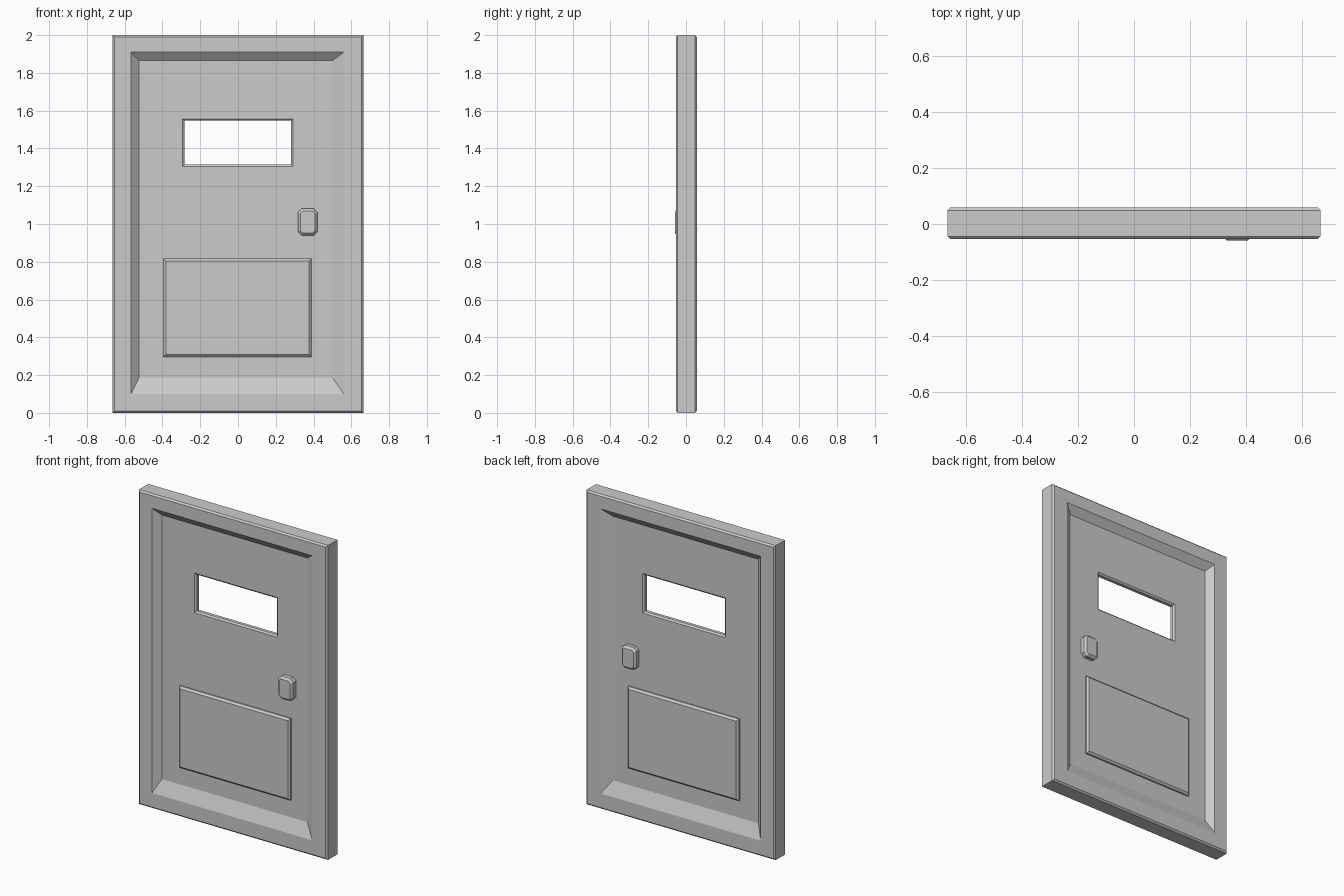
import bpy
import bmesh

if "Cube" in bpy.data.objects:
    bpy.data.objects.remove(bpy.data.objects["Cube"])

MID = 0.002  # middle of the slab's thickness


def rect(x0, x1, z0, z1, inset=0.0, corner=0.0):
    """Rectangle in x/z; a corner value chamfers the four corners."""
    x0, x1, z0, z1 = x0 + inset, x1 - inset, z0 + inset, z1 - inset
    if not corner:
        return [(x0, z0), (x1, z0), (x1, z1), (x0, z1)]
    c = corner
    return [(x0 + c, z0), (x1 - c, z0), (x1, z0 + c), (x1, z1 - c),
            (x1 - c, z1), (x0 + c, z1), (x0, z1 - c), (x0, z0 + c)]


def loft(name, rings, closed):
    """Bridge successive (outline, y) rings; close into a loop or cap the ends."""
    bm = bmesh.new()
    loops = [[bm.verts.new((x, y, z)) for x, z in outline] for outline, y in rings]
    count = len(loops)
    for i in range(count if closed else count - 1):
        a, b = loops[i], loops[(i + 1) % count]
        for j in range(len(a)):
            k = (j + 1) % len(a)
            bm.faces.new((a[j], a[k], b[k], b[j]))
    if not closed:
        bm.faces.new(loops[0])
        bm.faces.new(loops[-1])
    bmesh.ops.recalc_face_normals(bm, faces=bm.faces)
    mesh = bpy.data.meshes.new(name)
    bm.to_mesh(mesh)
    bm.free()
    obj = bpy.data.objects.new(name, mesh)
    bpy.context.collection.objects.link(obj)
    return obj


def both_sides(half):
    """Front rings from (outline, depth), then the same rings mirrored to the back."""
    return ([(o, MID - d) for o, d in half] +
            [(o, MID + d) for o, d in reversed(half)])


# Door slab: bevelled rim, sloped recess on both faces, window opening
outer = (-0.665, 0.665, 0.0, 2.0)
window = (-0.294, 0.291, 1.305, 1.557)
loft("door_slab", both_sides([
    (rect(*outer), 0.046),
    (rect(*outer, inset=0.01), 0.056),
    (rect(-0.566, 0.56, 0.10, 1.91), 0.056),
    (rect(-0.524, 0.50, 0.186, 1.865), 0.019),
    (rect(*window), 0.019),
    (rect(*window, inset=0.01), 0.010),
]), closed=True)

# Raised lower panel, showing on both faces
panel = (-0.394, 0.388, 0.297, 0.817)
loft("lower_panel", both_sides([
    (rect(*panel, inset=0.012), 0.039),
    (rect(*panel), 0.028),
]), closed=False)

# Latch block with chamfered corners, passing through the door
latch = (0.317, 0.42, 0.939, 1.082)
front = [(rect(*latch, inset=0.013, corner=0.012), -0.058),
         (rect(*latch, corner=0.02), -0.045)]
loft("latch_block", front + [(o, -y) for o, y in reversed(front)], closed=False)
